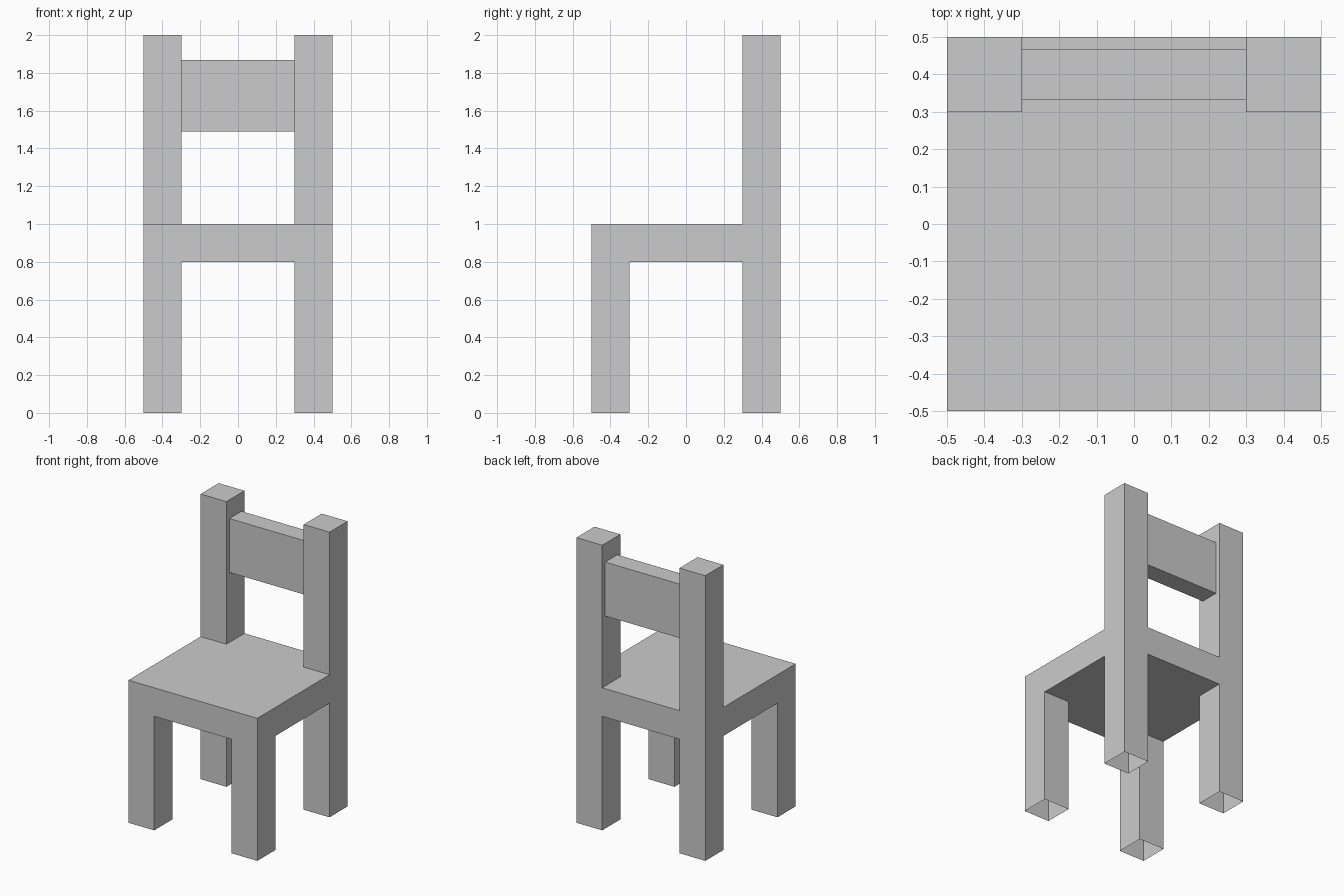
import bpy, bmesh
from mathutils import Matrix, Vector

if "Cube" in bpy.data.objects:
    bpy.data.objects.remove(bpy.data.objects["Cube"])


def box(center, size):
    bm = bmesh.new()
    bmesh.ops.create_cube(bm, size=1, matrix=Matrix.Translation(center) @ Matrix.Diagonal((*size, 1)))
    return bm


def finish(bm, name):
    mesh = bpy.data.meshes.new(name)
    bm.normal_update()
    bm.to_mesh(mesh)
    bm.free()
    obj = bpy.data.objects.new(name, mesh)
    bpy.context.collection.objects.link(obj)


def pull_corners(bm, normal_z, min_y, length):
    """Extrude the seat's corner faces along z and return their end caps."""
    bm.normal_update()
    corners = []
    for f in bm.faces:
        c = f.calc_center_median()
        if f.normal.z * normal_z > 0.9 and abs(c.x) > 0.3 and abs(c.y) > 0.3 and c.y > min_y:
            corners.append(f)
    caps = bmesh.ops.extrude_discrete_faces(bm, faces=corners)["faces"]
    for f in caps:
        bmesh.ops.translate(bm, verts=f.verts, vec=(0, 0, normal_z * length))
    return caps


# Seat slab, cut into a 3 x 3 grid
frame = box((0, 0, 0.9), (1, 1, 0.2))
for axis in (Vector((1, 0, 0)), Vector((0, 1, 0))):
    for side in (-0.3, 0.3):
        bmesh.ops.bisect_plane(frame, geom=frame.verts[:] + frame.edges[:] + frame.faces[:],
                               plane_co=axis * side, plane_no=axis)

# Back posts, then four legs with open ends
pull_corners(frame, 1, 0, 1.0)
feet = pull_corners(frame, -1, -1, 0.8)
bmesh.ops.delete(frame, geom=feet, context='FACES_ONLY')
finish(frame, "seat_legs_and_posts")

# Backrest slat, open where it meets the posts
slat = box((0, 0.4, 1.68), (0.6, 0.134, 0.378))
slat.normal_update()
ends = [f for f in slat.faces if abs(f.normal.x) > 0.9]
bmesh.ops.delete(slat, geom=ends, context='FACES_ONLY')
finish(slat, "backrest_slat")
